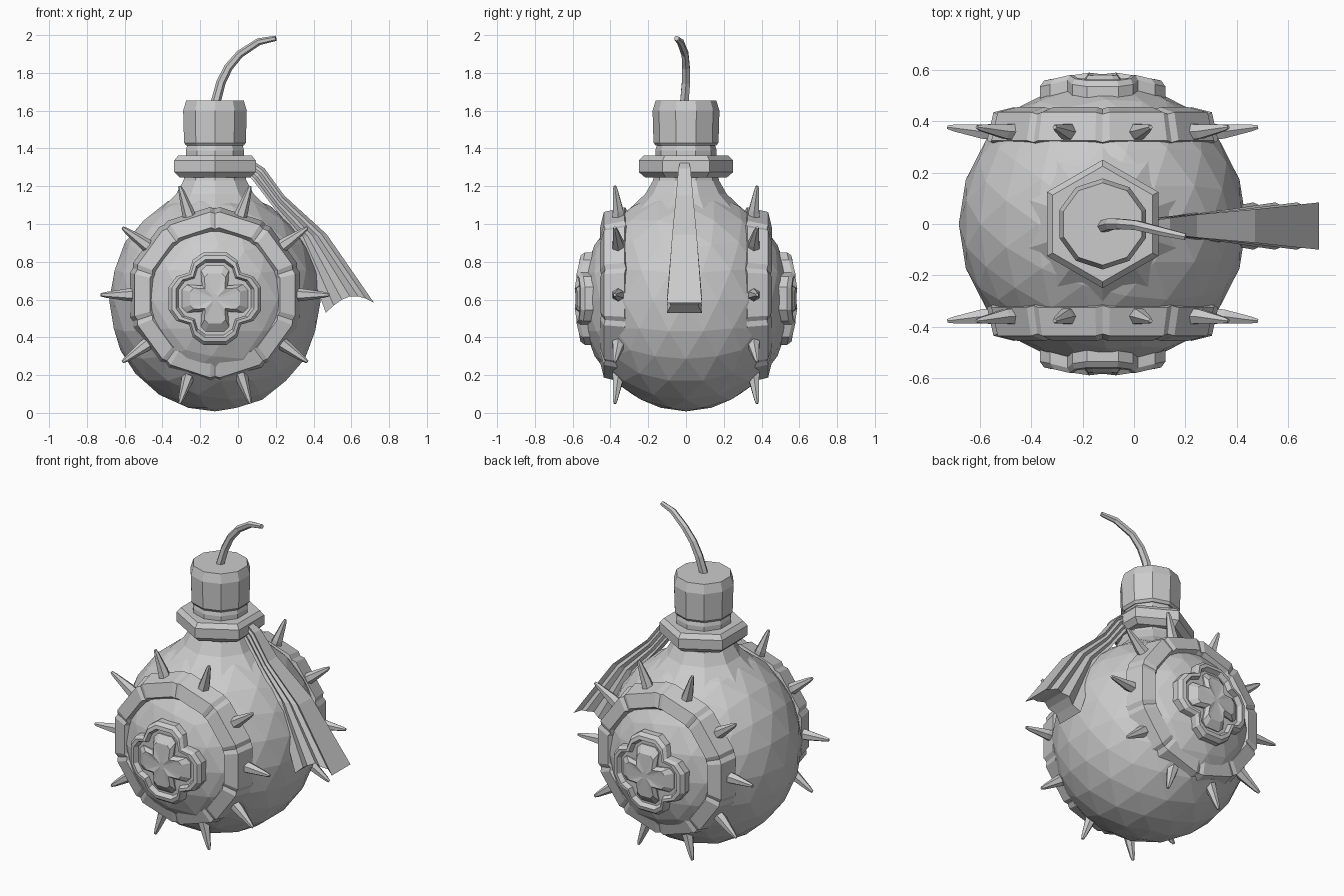
import bpy, bmesh, math
from mathutils import Vector

cube = bpy.data.objects.get("Cube")
if cube:
    bpy.data.objects.remove(cube, do_unlink=True)

CX, CZ, R = -0.122, 0.595, 0.56

grey = bpy.data.materials.new("plain grey")
grey.use_nodes = True
COLOUR = (0.6, 0.6, 0.6, 1)
grey.diffuse_color = COLOUR
grey.node_tree.nodes["Principled BSDF"].inputs["Base Color"].default_value = COLOUR


def finish(name, bm):
    bmesh.ops.recalc_face_normals(bm, faces=bm.faces)
    mesh = bpy.data.meshes.new(name)
    bm.to_mesh(mesh)
    bm.free()
    mesh.materials.append(grey)
    obj = bpy.data.objects.new(name, mesh)
    bpy.context.collection.objects.link(obj)
    return obj


def loft(bm, rings, caps=(True, True)):
    """Skin a list of closed point loops, with optional end caps."""
    loops = [[bm.verts.new(p) for p in ring] for ring in rings]
    n = len(loops[0])
    for a, b in zip(loops, loops[1:]):
        for i in range(n):
            j = (i + 1) % n
            bm.faces.new((a[i], a[j], b[j], b[i]))
    if caps[0]:
        bm.faces.new(loops[0][::-1])
    if caps[1]:
        bm.faces.new(loops[-1])


def lathe(name, profile, sides):
    bm = bmesh.new()
    rings = []
    for r, z in profile:
        angles = [math.pi / 2 + math.tau * i / sides for i in range(sides)]
        rings.append([(CX + r * math.cos(a), r * math.sin(a), z) for a in angles])
    loft(bm, rings)
    return finish(name, bm)


def tube(bm, path, radii, sides=6):
    pts = [Vector(p) for p in path]
    rings = []
    for i, p in enumerate(pts):
        t = (pts[min(i + 1, len(pts) - 1)] - pts[max(i - 1, 0)]).normalized()
        ref = Vector((0, 1, 0)) if abs(t.y) < 0.9 else Vector((1, 0, 0))
        u = t.cross(ref).normalized()
        v = t.cross(u)
        rings.append([p + radii[i] * (u * math.cos(math.tau * k / sides) +
                                      v * math.sin(math.tau * k / sides))
                      for k in range(sides)])
    loft(bm, rings)


# Faceted round body
bm = bmesh.new()
bmesh.ops.create_icosphere(bm, subdivisions=3, radius=1)
for v in bm.verts:
    v.co = (CX + v.co.x * R, v.co.y * R, CZ + v.co.z * 0.587)
finish("body", bm)

# Neck, hexagonal collar and stopper
lathe("neck", [(0.31, 1.07), (0.215, 1.16), (0.175, 1.23), (0.165, 1.28)], 10)
lathe("collar", [(0.215, 1.245), (0.25, 1.275), (0.25, 1.335), (0.225, 1.362)], 6)
lathe("stopper_stem", [(0.162, 1.33), (0.162, 1.39), (0.15, 1.43)], 10)
lathe("stopper", [(0.16, 1.415), (0.172, 1.43), (0.177, 1.6), (0.16, 1.655)], 10)

# Bent fuse
bm = bmesh.new()
tube(bm, [(CX, -0.01, 1.63), (-0.09, 0, 1.75), (-0.05, 0, 1.83), (0.01, -0.005, 1.9),
          (0.11, -0.03, 1.965), (0.2, -0.05, 1.983)],
     [0.026, 0.025, 0.023, 0.021, 0.019, 0.014])
finish("fuse", bm)


# Ten-part armour rings with spikes
def ring_point(angle, r, along, y):
    c, s = math.cos(angle), math.sin(angle)
    return (CX + r * c - along * s, y, 0.625 + r * s + along * c)


SECTION = [(0.32, 0.42), (0.345, 0.455), (0.425, 0.435), (0.45, 0.325), (0.4, 0.31)]


def armour_ring(label, side):
    plates, spikes = bmesh.new(), bmesh.new()
    for k in range(10):
        a = math.tau * k / 10
        # Each plate narrows slightly towards its two ends
        rings = []
        for t, shrink in ((-0.97, 0.015), (-0.8, 0), (0.8, 0), (0.97, 0.015)):
            rings.append([ring_point(a, r - shrink, t * r * math.tan(math.pi / 10),
                                     side * (y - shrink * 0.5)) for r, y in SECTION])
        loft(plates, rings)
        tube(spikes, [ring_point(a, r, 0, side * y) for r, y in
                      ((0.42, 0.358), (0.47, 0.36), (0.58, 0.374), (0.605, 0.377))],
             [0.036, 0.032, 0.015, 0.008])
    finish(label + "_armour_ring", plates)
    finish(label + "_spikes", spikes)


# Four-lobed emblem that follows the curve of the body
def four_fold(quarter):
    out, pts = [], quarter
    for _ in range(4):
        out += pts
        pts = [(-z, x) for x, z in pts]
    return out


OUTLINE = four_fold([(0.24, 0.06), (0.2, 0.115), (0.135, 0.135), (0.115, 0.2), (0.06, 0.24)])
CROSS = four_fold([(0.165, 0.045), (0.14, 0.07), (0.065, 0.065), (0.07, 0.14), (0.045, 0.165)])


def emblem_layers(outline, layers, side):
    rings = []
    for scale, height in layers:
        ring = []
        for x, z in outline:
            x, z = x * scale, z * scale
            y = math.sqrt(R * R - x * x - z * z) + height
            ring.append((CX + x, side * y, 0.605 + z))
        rings.append(ring)
    return rings


def emblem(label, side):
    bm = bmesh.new()
    loft(bm, emblem_layers(OUTLINE, [(1.02, -0.03), (1.02, 0.035), (0.95, 0.05),
                                     (0.86, 0.045), (0.8, 0.012)], side))
    finish(label + "_emblem_frame", bm)
    bm = bmesh.new()
    loft(bm, emblem_layers(CROSS, [(1.06, -0.03), (1.06, 0.015), (0.8, 0.034),
                                   (0.15, 0.024)], side))
    finish(label + "_emblem_cross", bm)


for label, side in (("front", -1), ("back", 1)):
    armour_ring(label, side)
    emblem(label, side)

# Pleated ribbon hanging from the collar: outer edge, inner edge, half width
STATIONS = [((0.07, 1.34), (0.04, 1.27), 0.02),
            ((0.14, 1.295), (0.08, 1.23), 0.032),
            ((0.245, 1.15), (0.195, 1.08), 0.045),
            ((0.47, 0.945), (0.32, 0.93), 0.065),
            ((0.72, 0.583), (0.465, 0.53), 0.092)]
PLEATS = 7
bm = bmesh.new()
rings = []
for n, (outer, inner, width) in enumerate(STATIONS):
    o, i = Vector((outer[0], 0, outer[1])), Vector((inner[0], 0, inner[1]))
    edge = []
    for k in range(PLEATS):
        t = k / (PLEATS - 1)
        p = o.lerp(i, t)
        if n == len(STATIONS) - 1:
            p.z += 0.06 * math.sin(math.pi * t)  # arched hem
        edge.append((p, width * (1 if k % 2 == 0 else 0.78)))
    rings.append([(p.x, -0.008 - w, p.z) for p, w in edge] +
                 [(p.x, -0.008 + w, p.z) for p, w in reversed(edge)])
loft(bm, rings, (True, False))
# Hem closed by strips between the two pleated sides
bm.verts.ensure_lookup_table()
end = bm.verts[-2 * PLEATS:]
for k in range(PLEATS - 1):
    bm.faces.new((end[k], end[k + 1], end[-2 - k], end[-1 - k]))
finish("ribbon", bm)
